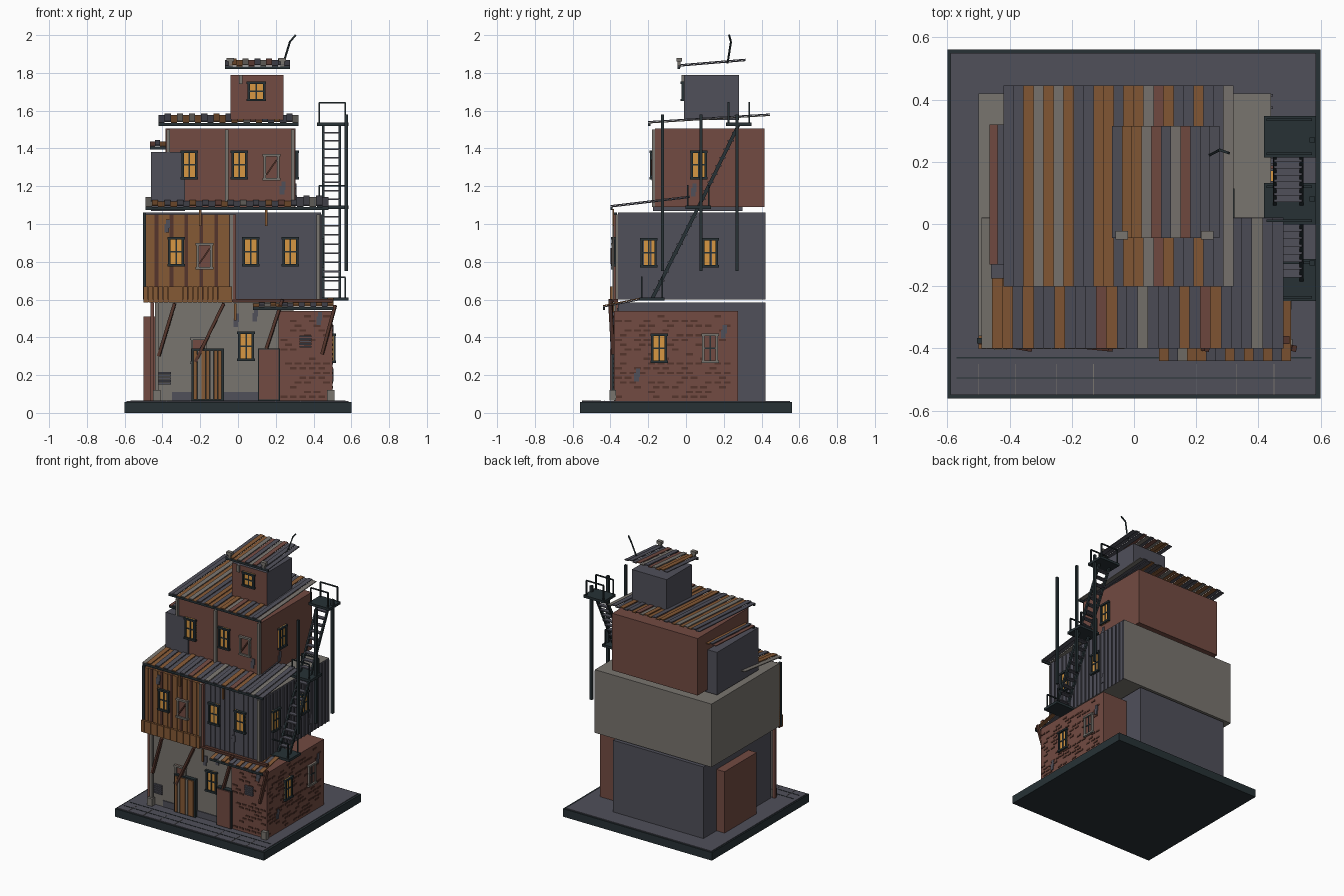
import bpy, bmesh, random
from mathutils import Vector, Matrix

random.seed(4)
if "Cube" in bpy.data.objects:
    bpy.data.objects.remove(bpy.data.objects["Cube"])

COLOURS = {
    "slate": (.08, .08, .102), "brick": (.17, .07, .054), "plaster": (.19, .176, .158),
    "rust": (.235, .1, .036), "amber": (.68, .31, .055), "iron": (.02, .031, .036),
    "timber": (.09, .036, .025),
}
MATERIALS, INDEX = [], {}
for label, rgb in COLOURS.items():
    material = bpy.data.materials.new(label)
    material.use_nodes = True
    material.diffuse_color = (*rgb, 1)
    shader = material.node_tree.nodes["Principled BSDF"]
    shader.inputs["Base Color"].default_value = (*rgb, 1)
    shader.inputs["Roughness"].default_value = .9
    INDEX[label] = len(MATERIALS)
    MATERIALS.append(material)


class Part:
    """Collects boxes and beams into one named object."""

    def __init__(self, name):
        self.name, self.bm = name, bmesh.new()

    def add(self, matrix, colour):
        made = bmesh.ops.create_cube(self.bm, size=1, matrix=matrix)
        faces = {face for vert in made["verts"] for face in vert.link_faces}
        for face in faces:
            face.material_index = INDEX[colour]
        return faces

    def box(self, xs, ys, zs, colour):
        centre = Vector([sum(pair) / 2 for pair in (xs, ys, zs)])
        size = [abs(pair[1] - pair[0]) for pair in (xs, ys, zs)]
        return self.add(Matrix.Translation(centre) @ Matrix.Diagonal((*size, 1)), colour)

    def beam(self, start, end, width, depth, colour):
        start, end = Vector(start), Vector(end)
        along = end - start
        turn = along.to_track_quat("Z", "Y").to_matrix().to_4x4()
        size = Matrix.Diagonal((width, depth, along.length, 1))
        return self.add(Matrix.Translation((start + end) / 2) @ turn @ size, colour)

    def panel(self, side, wall, across, up, depth, colour):
        """Box standing on a front (-y) or right (+x) wall."""
        if side == "front":
            return self.box(across, (wall - depth, wall + .002), up, colour)
        return self.box((wall - .002, wall + depth), across, up, colour)

    def done(self):
        mesh = bpy.data.meshes.new(self.name)
        self.bm.to_mesh(mesh)
        self.bm.free()
        for material in MATERIALS:
            mesh.materials.append(material)
        bpy.context.collection.objects.link(bpy.data.objects.new(self.name, mesh))


def storey(name, xs, ys, zs, colour, front=None, right=None):
    part = Part(name)
    for face in part.box(xs, ys, zs, colour):
        face.normal_update()
        if front and face.normal.y < -.5:
            face.material_index = INDEX[front]
        if right and face.normal.x > .5:
            face.material_index = INDEX[right]
    part.done()


def window(name, side, wall, a, z, width=.085, height=.155, lit=True):
    part = Part(name)
    b, top, rim = a + width, z + height, .013
    frame = "iron" if lit else "plaster"
    part.panel(side, wall, (a, b), (z, top), .006, "amber" if lit else "brick")
    for edge in (a, b - rim):
        part.panel(side, wall, (edge, edge + rim), (z, top), .015, frame)
    for edge in (z, top - rim):
        part.panel(side, wall, (a - .004, b + .004), (edge, edge + rim), .018, frame)
    mid, half = (a + b) / 2, (z + top) / 2
    if lit or side == "right":
        part.panel(side, wall, (mid - .004, mid + .004), (z, top), .01, "iron")
        part.panel(side, wall, (a, b), (half - .004, half + .004), .01, "iron")
    else:
        part.beam((a + .015, wall - .012, z + .03), (b - .015, wall - .012, top - .03),
                  .015, .008, "timber")
    part.done()


def roof(name, xs, front, back, strips):
    """Tilted sheet of coloured strips with an iron fascia."""
    part = Part(name)
    step = (xs[1] - xs[0]) / len(strips)
    letters = {"S": "slate", "O": "rust", "G": "plaster", "R": "brick"}
    for i, letter in enumerate(strips):
        x, lift = xs[0] + (i + .5) * step, .007 * (i % 2)
        part.beam((x, front[0], front[1] + lift), (x, back[0], back[1] + lift),
                  step, .006, letters[letter])
    part.box(xs, (front[0], front[0] + .012), (front[1] - .015, front[1]), "iron")
    part.done()


# Ground slab with paving joints
base = Part("base")
base.box((-.6, .6), (-.56, .56), (0, .058), "iron")
base.box((-.59, .585), (-.55, .55), (.05, .063), "slate")
for y in (-.43, -.495):
    base.box((-.57, .57), (y - .002, y + .002), (.06, .065), "iron")
for x in (-.5, -.38, -.25, -.13, .2, .33, .45):
    base.box((x - .001, x + .001), (-.55, -.45), (.06, .065), "plaster")
base.done()

# Stacked storeys
storey("ground_core", (-.435, .295), (-.36, .42), (.06, .585), "slate", "plaster")
storey("brick_wing", (.215, .5), (-.38, .275), (.06, .54), "brick")
storey("left_annex", (-.5, -.43), (-.1, .27), (.06, .51), "brick")
storey("second_storey", (-.5, .44), (-.36, .42), (.6, 1.06), "plaster", "slate", "slate")
storey("third_storey", (-.385, .305), (-.165, .415), (1.09, 1.505), "brick")
storey("left_bay", (-.46, -.28), (-.175, .3), (1.07, 1.38), "slate")
storey("top_room", (-.04, .24), (-.01, .28), (1.55, 1.79), "slate", "brick")

# Corrugated roofs
roof("porch_roof", (.08, .505), (-.44, .56), (-.24, .6), "OSGOOSSOSOSOSO")
roof("second_roof", (-.49, .48), (-.4, 1.09), (.02, 1.14), "GOOSOSSOSSSROSSGSSSOSROSSSGSS")
roof("third_roof", (-.42, .32), (-.2, 1.535), (.445, 1.575), "SSOGOGOSSOOSOOGROSSOSSG")
roof("top_roof", (-.07, .275), (-.045, 1.835), (.315, 1.865), "SOOGRSGRSSS")
roof("bay_roof", (-.465, -.385), (-.13, 1.41), (.32, 1.435), "RSO")

# Timber cladding, ledge and parapet on the second storey
cladding = Part("timber_cladding")
for i in range(24):
    x = -.5 + i * .0197
    cladding.box((x, x + .0197), (-.375 - .006 * (i % 2), -.355), (.6, 1.05),
                 "timber" if i % 4 == 3 else "rust")
for i in range(18):
    x = -.5 + i * .0262
    cladding.box((x, x + .024), (-.402, -.386), (.585, .67), "rust")
cladding.box((-.5, -.03), (-.398, -.36), (.588, .6), "timber")
cladding.box((-.03, .5), (-.385, -.36), (.585, .603), "timber")
cladding.done()

# Slate sheet ribs on front and right walls
ribs = Part("slate_ribs")
for i in range(12):
    x = -.01 + i * .038
    ribs.panel("front", -.36, (x, x + .006), (.6, 1.05), .005, "slate")
for i in range(20):
    y = -.35 + i * .04
    ribs.panel("right", .44, (y, y + .008), (.6, 1.05), .006, "slate")
ribs.done()

# Corner posts, wall pipes and skirting
trim = Part("posts_and_pipes")
for x, y, low, high, colour in (
        (-.455, -.37, .065, .585, "brick"), (-.43, -.38, .065, .585, "plaster"),
        (-.02, -.375, .6, 1.05, "brick"), (-.035, -.38, .6, 1.05, "plaster"),
        (.425, -.365, .6, 1.05, "plaster"), (-.495, -.375, .6, 1.06, "iron"),
        (-.37, -.172, 1.38, 1.5, "plaster"), (-.06, -.172, 1.09, 1.5, "plaster"),
        (.29, -.172, 1.09, 1.5, "plaster"), (.015, -.014, 1.74, 1.79, "plaster")):
    trim.beam((x, y, low), (x, y, high), .018, .018, colour)
for x in (-.43, .49):
    trim.box((x - .02, x + .02), (-.405, -.37), (.065, .12), "plaster")
trim.panel("front", -.36, (-.35, .2), (.065, .11), .006, "slate")
trim.done()

# Raised bricks
bricks = Part("raised_bricks")
for row in range(18):
    z = .08 + row * .025
    for side, wall, low, high in (("front", -.38, .225, .49), ("right", .5, -.375, .26)):
        a = low + .025 * (row % 2)
        while a + .036 < high:
            if random.random() < .5:
                bricks.panel(side, wall, (a, a + .036), (z, z + .012), .004, "timber")
            a += .05
bricks.done()

# Windows: lit and boarded
for i, (wall, a, z) in enumerate(((-.36, 0, .275), (-.38, -.37, .775), (-.365, .025, .775),
                                  (-.365, .235, .775), (-.175, -.3, 1.235), (-.165, -.035, 1.235))):
    window(f"front_window_{i}", "front", wall, a, z)
window("top_window", "front", -.01, .05, 1.65, .095, .105)
for i, (wall, a, z) in enumerate(((-.36, -.25, .26), (-.38, -.22, .76), (-.165, .135, 1.23))):
    window(f"boarded_window_{i}", "front", wall, a, z, height=.14, lit=False)
for i, (wall, a, z) in enumerate(((.5, -.185, .265), (.44, -.24, .77), (.44, .085, .77),
                                  (.305, .025, 1.235))):
    window(f"right_window_{i}", "right", wall, a, z)
window("right_boarded_window", "right", .5, .085, .265, lit=False)

# Doors
doors = Part("doors")
doors.box((-.245, -.075), (-.385, -.36), (.065, .34), "iron")
for i in range(7):
    x = -.235 + i * .0215
    doors.box((x, x + .019), (-.393, -.38), (.07, .33), "plaster" if i % 3 == 1 else "rust")
doors.box((.105, .222), (-.395, -.36), (.065, .342), "iron")
doors.box((.112, .215), (-.402, -.39), (.07, .335), "brick")
doors.done()

# Slanted braces
braces = Part("timber_braces")
for x, z, foot, low in ((-.335, .58, -.42, .3), (-.075, .58, -.225, .27),
                        (.235, .6, .15, .34), (.515, .57, .445, .31)):
    braces.beam((x, -.4, z), (foot, -.385, low), .02, .016, "timber")
for x, z in ((-.2, 1.08), (.15, 1.08), (-.015, .58)):
    braces.beam((x, -.385, z), (x, -.385, z - .09), .012, .01, "rust")
braces.done()

# Vents and dark wall patches
patches = Part("vents_and_patches")
for x, z, wall in ((.325, .345, -.38), (-.42, .15, -.36)):
    for i in range(5):
        patches.panel("front", wall, (x, x + .065), (z + i * .014, z + .01 + i * .014), .012, "slate")
for side, wall, a, z in (("front", -.38, -.375, .99), ("front", -.36, .215, .7),
                         ("front", -.165, .235, 1.19), ("front", -.36, -.01, .49),
                         ("front", -.36, .09, .52), ("front", -.38, .43, .5),
                         ("right", .5, -.26, .2), ("right", .5, .2, .43),
                         ("right", .44, .2, .7), ("right", .305, .04, 1.18)):
    patches.panel(side, wall, (a - .014, a + .01), (z - .035, z + .01), .006, "slate")
    patches.panel(side, wall, (a - .006, a + .016), (z - .01, z + .035), .006, "slate")
patches.done()

# Fire escape: landings with rails
escape = Part("fire_escape")
levels = ((-.18, .603), (.065, 1.088), (.28, 1.528))
for y, z in levels:
    escape.box((.418, .585), (y - .067, y + .067), (z - .009, z + .009), "iron")
    ends = (y - .055, y + .055)
    for x in (.43, .568):
        for end in ends:
            escape.beam((x, end, z), (x, end, z + .115), .008, .008, "iron")
    for end in ends:
        escape.beam((.43, end, z + .115), (.568, end, z + .115), .008, .008, "iron")

# Fire escape: stair flights and tall poles
for (y, z), (y_end, z_end) in zip(levels, levels[1:]):
    for x in (.452, .538):
        escape.beam((x, y, z), (x, y_end, z_end), .012, .018, "iron")
    for i in range(1, 10):
        t = i / 10
        cy, cz = y + (y_end - y) * t, z + (z_end - z) * t
        escape.box((.45, .54), (cy - .016, cy + .016), (cz - .004, cz + .004), "slate")
for y in (-.125, .08, .27):
    escape.beam((.573, y, .75), (.573, y, 1.58), .017, .017, "iron")
escape.done()

# Rooftop vents and bent aerial
rooftop = Part("rooftop_vents")
for x in (-.04, .235):
    rooftop.box((x - .01, x + .01), (-.045, -.028), (1.825, 1.87), "plaster")
    rooftop.box((x - .02, x + .02), (-.05, -.022), (1.86, 1.88), "plaster")
rooftop.done()
aerial = Part("aerial")
bends = ((.24, .22, 1.85), (.275, .238, 1.965), (.305, .228, 2))
for start, end in zip(bends, bends[1:]):
    aerial.beam(start, end, .008, .008, "iron")
aerial.done()
